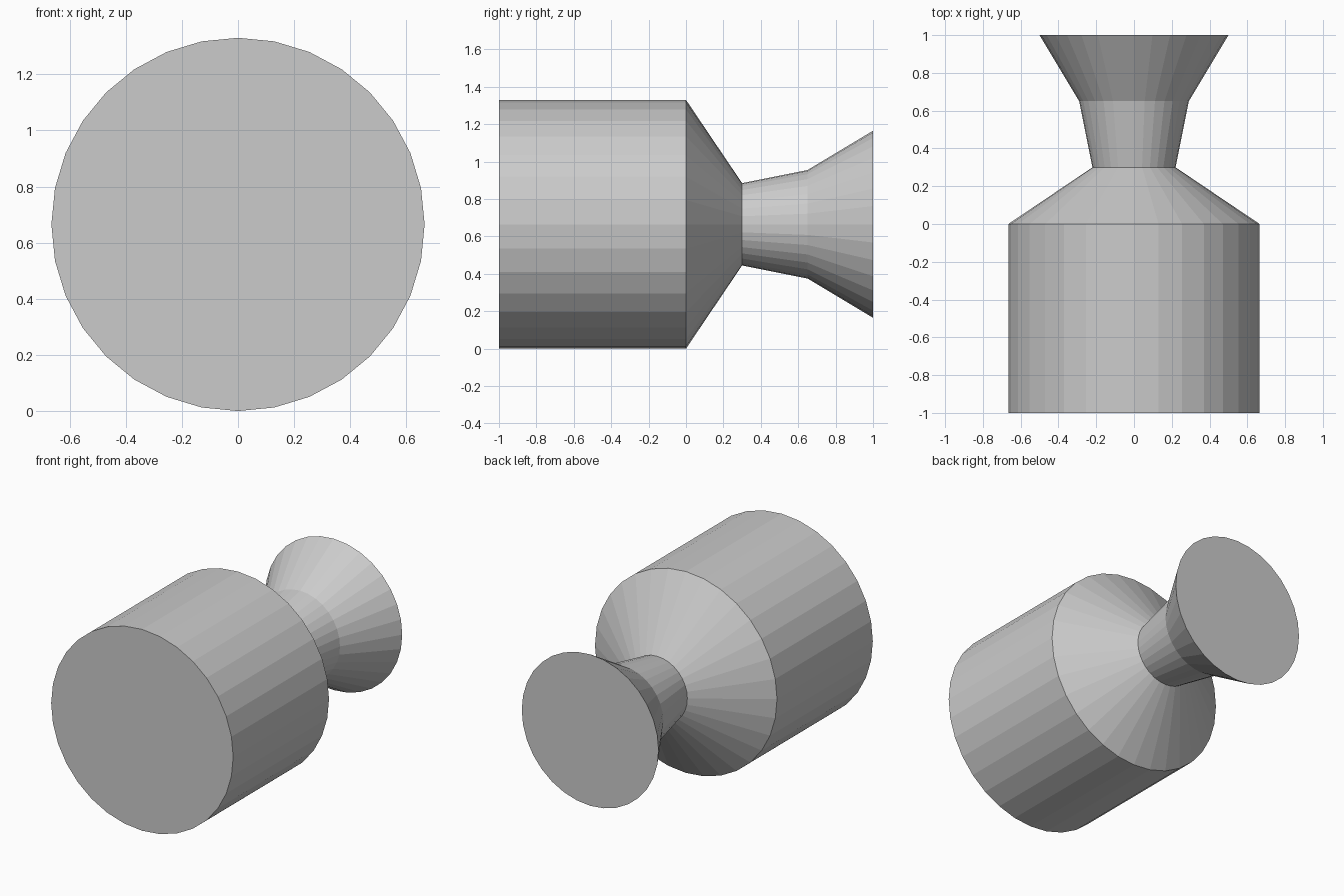
import bpy, bmesh, math

if "Cube" in bpy.data.objects:
    bpy.data.objects.remove(bpy.data.objects["Cube"])

SIDES = 32
RADIUS = 0.665

# Single plain grey
grey = bpy.data.materials.new("plain grey")
grey.use_nodes = True
colour = (0.6, 0.6, 0.6, 1)
grey.diffuse_color = colour
grey.node_tree.nodes["Principled BSDF"].inputs["Base Color"].default_value = colour


def lathe(name, profile, cap_front=False, cap_back=False):
    """Flat-faced solid of revolution along y from (y, radius) pairs."""
    bm = bmesh.new()
    rings = []
    for y, r in profile:
        angles = [2 * math.pi * i / SIDES for i in range(SIDES)]
        rings.append([bm.verts.new((r * math.sin(a), y, RADIUS + r * math.cos(a)))
                      for a in angles])
    for a, b in zip(rings, rings[1:]):
        for i in range(SIDES):
            j = (i + 1) % SIDES
            bm.faces.new((a[i], a[j], b[j], b[i]))
    if cap_front:
        bm.faces.new(rings[0][::-1])
    if cap_back:
        bm.faces.new(rings[-1])
    # Side faces and caps wind the same way, with normals pointing out
    bm.normal_update()
    side = next(iter(bm.faces))
    centre = side.calc_center_median()
    if side.normal.x * centre.x + side.normal.z * (centre.z - RADIUS) < 0:
        bmesh.ops.reverse_faces(bm, faces=bm.faces[:])
    mesh = bpy.data.meshes.new(name)
    bm.to_mesh(mesh)
    bm.free()
    mesh.materials.append(grey)
    obj = bpy.data.objects.new(name, mesh)
    bpy.context.collection.objects.link(obj)
    return obj


# Drum with a tapered shoulder
lathe("drum", [(-1, RADIUS), (0, RADIUS), (0.3, 0.22)], cap_front=True)

# Narrow throat opening into a flared bell with a flat end
lathe("flared_nozzle", [(0.3, 0.22), (0.65, 0.29), (1, 0.5)], cap_back=True)
